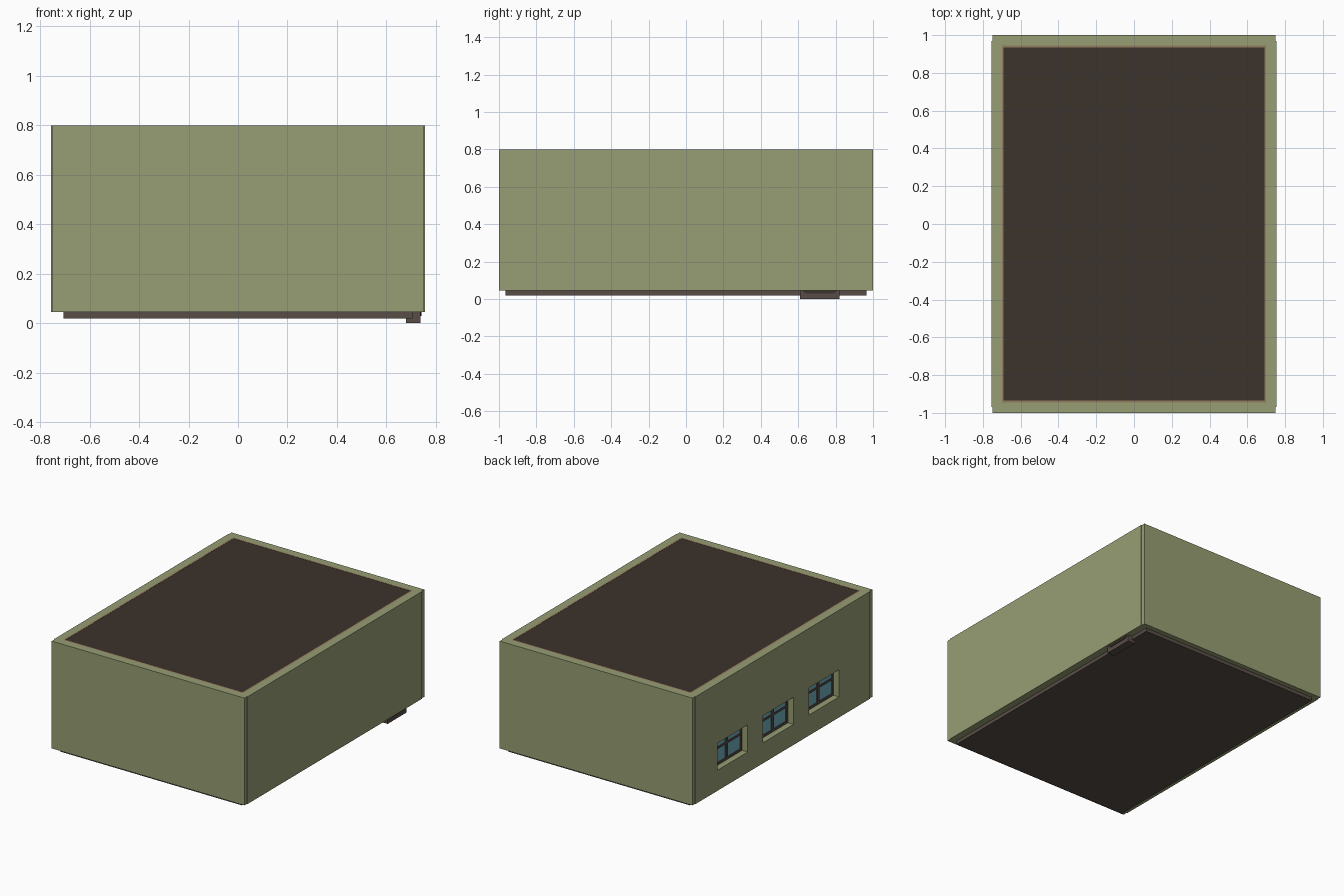
import bpy, bmesh
from mathutils import Matrix, Vector

if "Cube" in bpy.data.objects:
    bpy.data.objects.remove(bpy.data.objects["Cube"])


def mat(name, r, g, b):
    m = bpy.data.materials.new(name)
    m.diffuse_color = (r, g, b, 1)
    m.use_nodes = True
    m.node_tree.nodes["Principled BSDF"].inputs["Base Color"].default_value = m.diffuse_color
    return m


OLIVE = mat("olive_wall", 0.31, 0.345, 0.175)
TAN = mat("tan_lining", 0.30, 0.20, 0.11)
BROWN = mat("brown_wood", 0.10, 0.075, 0.063)
DARK = mat("dark_ceiling", 0.044, 0.032, 0.025)
GLASS = mat("blue_glass", 0.16, 0.42, 0.50)


def box(name, x, y, z, m, taper=1.0):
    """Box from (min, max) ranges; taper narrows the bottom along y."""
    bm = bmesh.new()
    size = [b - a for a, b in (x, y, z)]
    mid = [(a + b) / 2 for a, b in (x, y, z)]
    bmesh.ops.create_cube(bm, size=1)
    for v in bm.verts:
        if v.co.z < 0:
            v.co.y *= taper
    bmesh.ops.transform(bm, verts=bm.verts,
                        matrix=Matrix.Translation(Vector(mid)) @ Matrix.Diagonal((*size, 1)))
    me = bpy.data.meshes.new(name)
    bm.to_mesh(me)
    bm.free()
    me.materials.append(m)
    ob = bpy.data.objects.new(name, me)
    bpy.context.collection.objects.link(ob)
    return ob


# Outer walls: side walls stand slightly proud of the end walls
BOT, TOP = 0.045, 0.80
box("front_wall", (-0.75, 0.75), (-1, -0.945), (BOT, TOP), OLIVE)
box("back_wall", (-0.75, 0.75), (0.945, 1), (BOT, TOP), OLIVE)
box("right_wall", (0.70, 0.755), (-0.97, 0.97), (BOT, TOP), OLIVE)
left_wall = box("left_wall", (-0.755, -0.70), (-0.97, 0.97), (BOT, TOP), OLIVE)

# Thin inner lining, ceiling and floor
for s, n in ((-1, "left"), (1, "right")):
    box(n + "_lining", sorted((s * 0.69, s * 0.70)), (-0.945, 0.945), (BOT, TOP), TAN)
for s, n in ((-1, "front"), (1, "back")):
    box(n + "_lining", (-0.69, 0.69), sorted((s * 0.935, s * 0.945)), (BOT, TOP), TAN)
box("ceiling", (-0.69, 0.69), (-0.935, 0.935), (0.775, 0.799), DARK)
box("floor", (-0.705, 0.705), (-0.965, 0.965), (0.02, 0.048), BROWN)

# Door step under the right wall, with a tapered plate on its face
box("door_step", (0.68, 0.738), (0.61, 0.82), (0, 0.045), BROWN)
box("step_plate", (0.736, 0.742), (0.62, 0.81), (0.03, 0.045), DARK, taper=0.8)

# Three windows cut through the left wall
W, Z0, Z1 = 0.168, 0.19, 0.38
for i, cy in enumerate((0.56, 0.052, -0.455)):
    y0, y1 = cy - W, cy + W
    cutter = box("window_cutter", (-0.80, -0.65), (y0, y1), (Z0, Z1), OLIVE)
    cutter.hide_render = True
    mod = left_wall.modifiers.new("opening", "BOOLEAN")
    mod.operation, mod.solver, mod.object = "DIFFERENCE", "EXACT", cutter
    bpy.context.view_layer.objects.active = left_wall
    bpy.ops.object.modifier_apply(modifier=mod.name)
    bpy.data.objects.remove(cutter)

    n = f"window_{i + 1}_"
    fx, t = (-0.712, -0.70), 0.016
    box(n + "glass", (-0.706, -0.70), (y0, y1), (Z0, Z1), GLASS)
    box(n + "frame_bottom", fx, (y0, y1), (Z0, Z0 + t), BROWN)
    box(n + "frame_top", fx, (y0, y1), (Z1 - t, Z1), BROWN)
    box(n + "frame_back", fx, (y1 - t, y1), (Z0 + t, Z1 - t), BROWN)
    box(n + "frame_front", fx, (y0, y0 + t), (Z0 + t, Z1 - t), BROWN)
    box(n + "mullion", fx, (cy - 0.012, cy + 0.012), (Z0 + t, Z1 - t), BROWN)
    box(n + "transom", (-0.711, -0.70), (y0 + t, y1 - t), (0.302, 0.316), BROWN)
